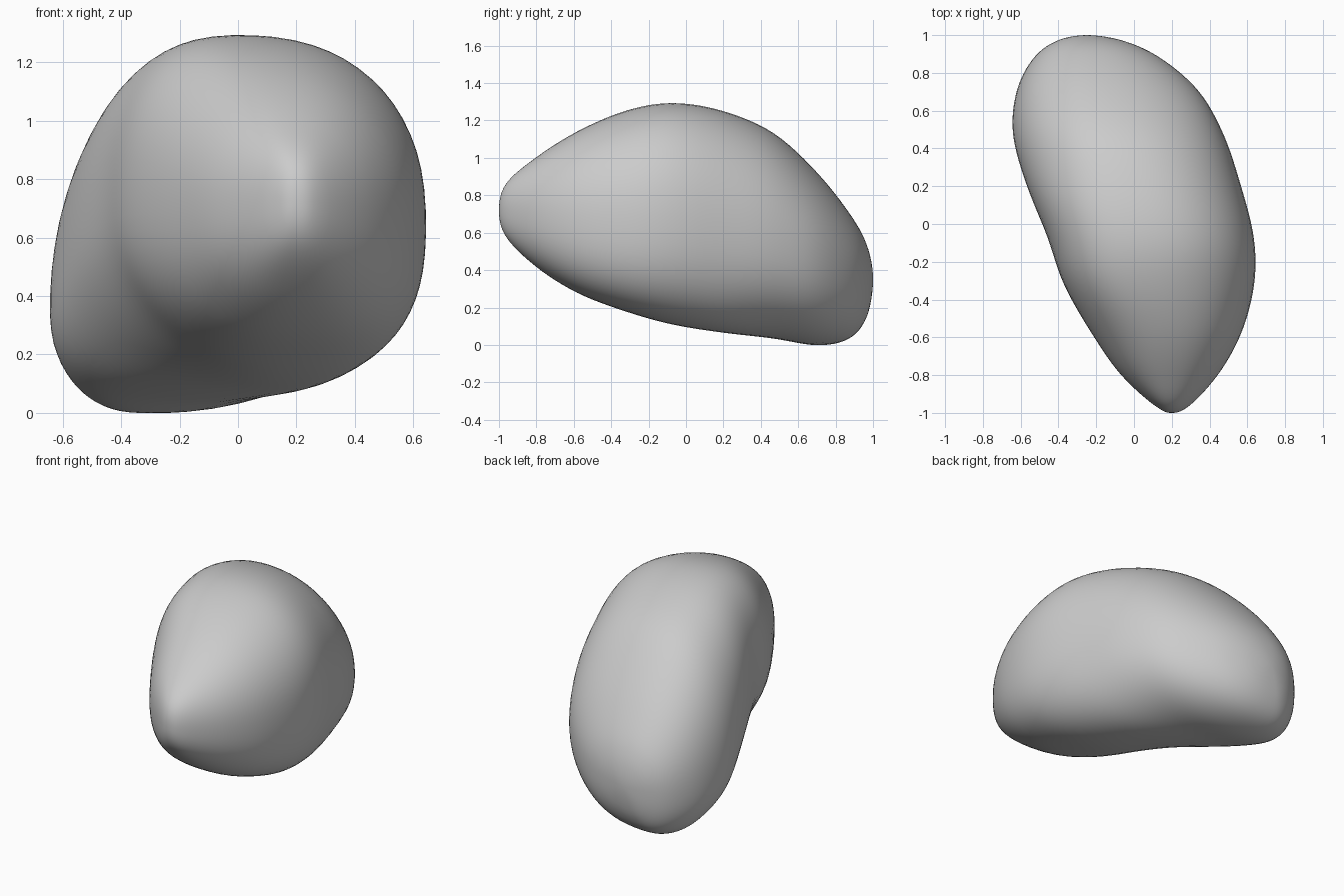
import bpy, bmesh, math

if "Cube" in bpy.data.objects:
    bpy.data.objects.remove(bpy.data.objects["Cube"])

# Stations from front tip to back: y, left x, right x, bottom z, top z,
# x of top, x of bottom, z of left extreme, z of right extreme
ROWS = [
    (-1.0, .20, .20, .72, .72, .20, .20, .72, .72),
    (-.96, .11, .295, .575, .865, .19, .20, .72, .71),
    (-.80, -.07, .445, .415, 1.005, .16, .20, .71, .69),
    (-.58, -.225, .57, .275, 1.145, .12, .20, .71, .67),
    (-.32, -.375, .64, .175, 1.257, .04, .18, .70, .66),
    (-.07, -.46, .638, .105, 1.298, .01, .14, .66, .65),
    (.20, -.57, .57, .062, 1.255, -.05, .08, .55, .61),
    (.47, -.645, .48, .032, 1.137, -.12, -.12, .37, .55),
    (.70, -.625, .35, -.005, .925, -.18, -.30, .32, .47),
    (.87, -.54, .155, .03, .71, -.22, -.33, .32, .41),
    (.965, -.42, -.04, .145, .54, -.24, -.30, .34, .37),
    (1.0, -.25, -.25, .35, .35, -.25, -.25, .35, .35),
]
SEG, STEPS = 64, 6


def mirrored(r):
    # Continue past a tip with sides swapped, giving a rounded pole
    return (r[0], r[2], r[1], r[4], r[3], r[6], r[5], r[8], r[7])


def spline(p, t):
    return [.5 * (2 * b + (c - a) * t + (2 * a - 5 * b + 4 * c - d) * t * t
                  + (3 * b - a - 3 * c + d) * t ** 3) for a, b, c, d in zip(*p)]


def bump(y, centre, width):
    return math.exp(-((y - centre) / width) ** 2)


def section(r):
    y, xl, xr, zb, zt, xt, xb, zl, zr = r
    # Fullness of each quarter, keyed by (right, upper)
    full = {(False, True): 2.15 + .4 * bump(y, -.15, .4),
            (True, True): 2.15 + .15 * bump(y, 0, .5),
            (True, False): 2.3 + .4 * bump(y, -.4, .4),
            (False, False): 2.45 - .55 * bump(y, -.05, .4)}
    pts = []
    for i in range(SEG):
        a = 2 * math.pi * (i + .5) / SEG
        c, s = math.cos(a), math.sin(a)
        n = full[c > 0, s > 0]
        u, v = abs(c) ** (2 / n), abs(s) ** (2 / n)
        xm, xe = (xt if s > 0 else xb), (xr if c > 0 else xl)
        zm, ze = (zr if c > 0 else zl), (zt if s > 0 else zb)
        pts.append((xm + (xe - xm) * u, y, zm + (ze - zm) * v))
    return pts


# Loft the closed pebble body
path = [mirrored(ROWS[1])] + ROWS + [mirrored(ROWS[-2])]
bm = bmesh.new()
rings = []
for k in range(1, len(path) - 2):
    for j in range(STEPS):
        if k == 1 and j == 0:
            continue
        rings.append([bm.verts.new(p) for p in section(spline(path[k - 1:k + 3], j / STEPS))])
for r0, r1 in zip(rings, rings[1:]):
    for i in range(SEG):
        k = (i + 1) % SEG
        bm.faces.new((r0[i], r0[k], r1[k], r1[i]))
for ring, row in ((rings[0], ROWS[0]), (rings[-1], ROWS[-1])):
    tip = bm.verts.new((row[1], row[0], row[3]))
    for i in range(SEG):
        bm.faces.new((ring[i], ring[(i + 1) % SEG], tip))

# Soften the seams between quadrants
for _ in range(5):
    bmesh.ops.smooth_vert(bm, verts=[v for r in rings[5:-5] for v in r], factor=.5,
                          use_axis_x=True, use_axis_y=False, use_axis_z=True)
bmesh.ops.recalc_face_normals(bm, faces=bm.faces)
for f in bm.faces:
    f.smooth = True
mesh = bpy.data.meshes.new("pebble")
bm.to_mesh(mesh)
bm.free()
pebble = bpy.data.objects.new("pebble", mesh)
bpy.context.collection.objects.link(pebble)
